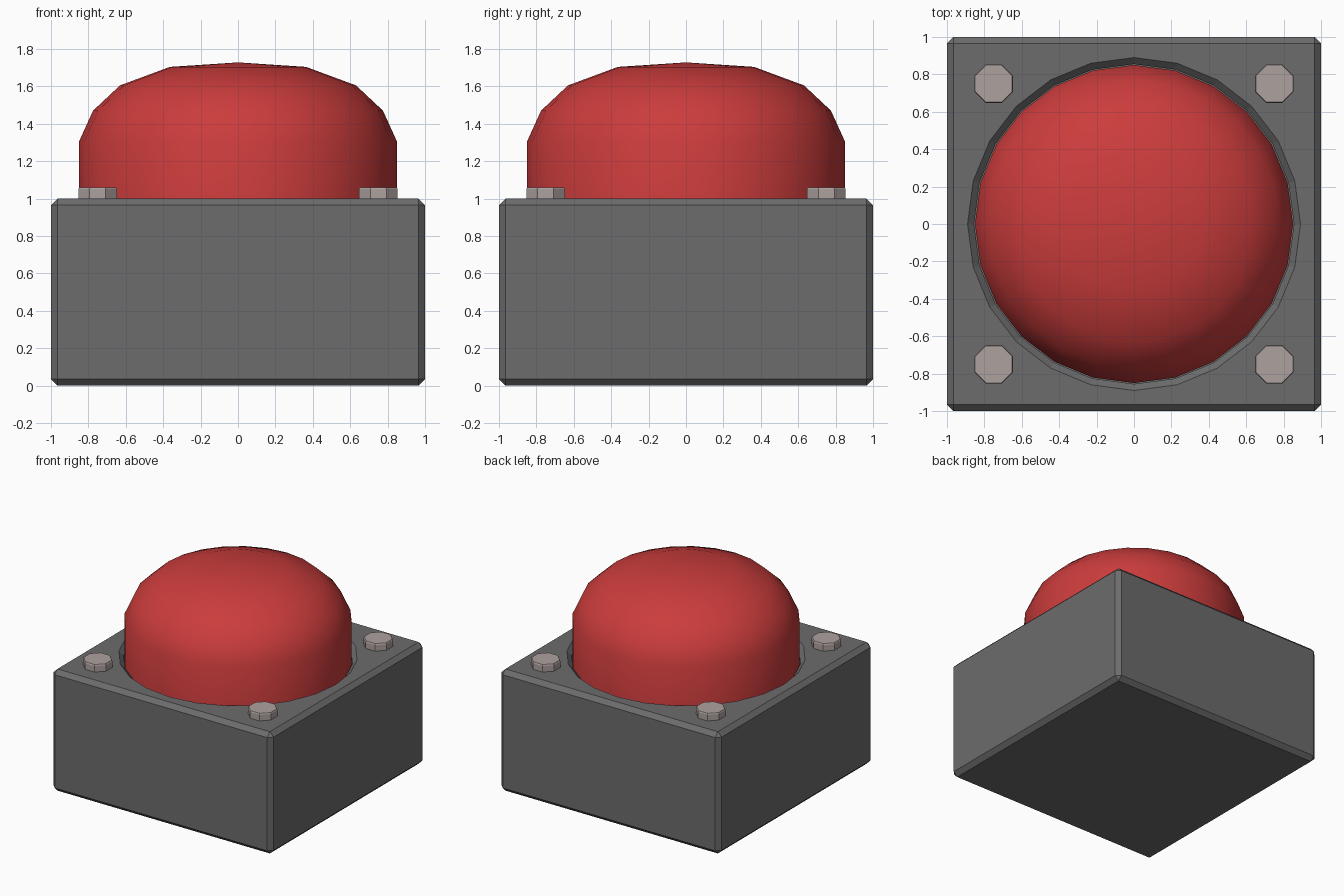
import bpy, math

if "Cube" in bpy.data.objects:
    bpy.data.objects.remove(bpy.data.objects["Cube"])

def material(name, color):
    m = bpy.data.materials.new(name)
    m.diffuse_color = (*color, 1)
    m.use_nodes = True
    m.node_tree.nodes["Principled BSDF"].inputs["Base Color"].default_value = m.diffuse_color
    return m

def lathe(name, profile, sides, loc=(0, 0, 0), turn=0.0):
    """Closed solid of revolution; profile runs bottom to top, r = 0 gives a pole."""
    verts, faces, rings = [], [], []
    for r, z in profile:
        n = 1 if r == 0 else sides
        rings.append(range(len(verts), len(verts) + n))
        for i in range(n):
            a = turn + 2 * math.pi * i / sides
            verts.append((r * math.cos(a), r * math.sin(a), z))
    for lo, hi in zip(rings, rings[1:]):
        for i in range(sides):
            j = (i + 1) % sides
            if len(hi) == 1:
                faces.append((lo[i], lo[j], hi[0]))
            else:
                faces.append((lo[i], lo[j], hi[j], hi[i]))
    faces.append(tuple(reversed(rings[0])))
    if len(rings[-1]) > 1:
        faces.append(tuple(rings[-1]))
    me = bpy.data.meshes.new(name)
    me.from_pydata(verts, [], faces)
    ob = bpy.data.objects.new(name, me)
    ob.location = loc
    bpy.context.collection.objects.link(ob)
    return ob

dark = material("dark_housing", (0.15, 0.15, 0.15))
red = material("red_button", (0.6, 0.045, 0.045))
metal = material("bolt_metal", (0.42, 0.36, 0.35))

# housing: chamfered box with a chamfered round well in the top
bpy.ops.mesh.primitive_cube_add(size=1, location=(0, 0, 0.5))
housing = bpy.context.object
housing.name = "housing"
housing.scale = (2, 2, 1)
bpy.ops.object.transform_apply(location=True, rotation=False, scale=True)
housing.data.materials.append(dark)
bev = housing.modifiers.new("chamfer", "BEVEL")
bev.width = 0.035
bev.segments = 1

cutter = lathe("well_cutter", [(0.855, 0.8), (0.855, 0.965), (0.94, 1.05)], 24)
cutter.data.materials.append(dark)
cutter.hide_render = True
cutter.display_type = 'WIRE'
cut = housing.modifiers.new("well", "BOOLEAN")
cut.operation = 'DIFFERENCE'
cut.solver = 'EXACT'
cut.object = cutter

# domed push button
button = lathe("button", [(0.85, 0.8), (0.85, 1.305), (0.775, 1.47), (0.631, 1.605),
                          (0.364, 1.704), (0, 1.728)], 24)
button.data.materials.append(red)
bpy.ops.object.select_all(action='DESELECT')
button.select_set(True)
bpy.context.view_layer.objects.active = button
bpy.ops.object.shade_smooth_by_angle(angle=math.radians(35))

# octagonal corner bolts
for sx in (-1, 1):
    for sy in (-1, 1):
        side = ("left" if sx < 0 else "right") + ("_front" if sy < 0 else "_back")
        bolt = lathe("bolt_" + side, [(0.112, 0.97), (0.112, 1.05), (0.107, 1.06)], 8,
                     (0.75 * sx, 0.75 * sy, 0), math.pi / 8)
        bolt.data.materials.append(metal)
